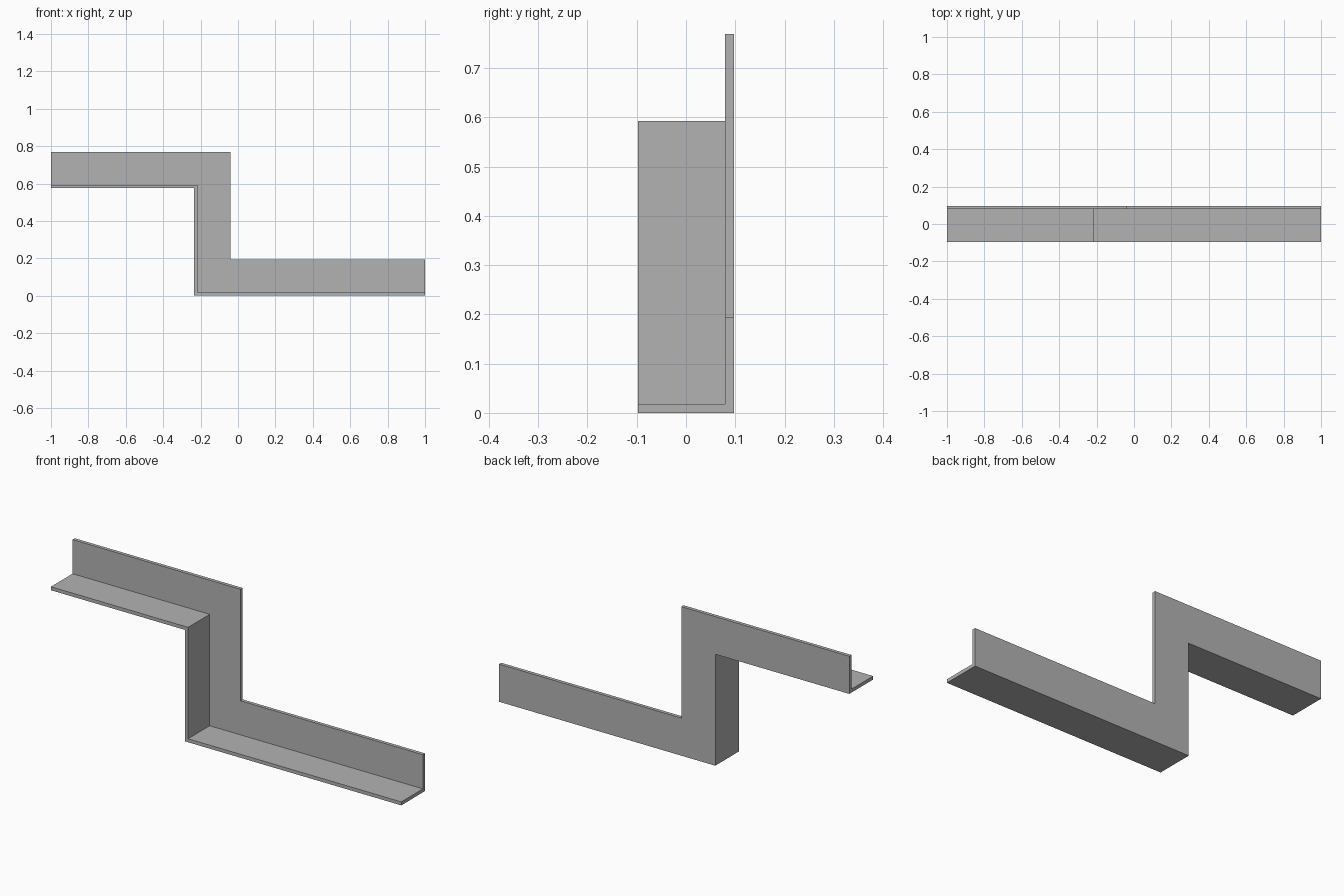
import bpy
import bmesh

cube = bpy.data.objects.get("Cube")
if cube:
    bpy.data.objects.remove(cube, do_unlink=True)

# Main dimensions
HALF_LENGTH = 1.0
LEG = 0.194        # width of both legs of the angle section
THICK = 0.018      # plate thickness
STEP_X = -0.235    # outer face of the riser
STEP_Z = 0.575     # underside of the upper run
FRONT, BACK = -LEG / 2, LEG / 2

# Plain grey metal
metal = bpy.data.materials.new("grey metal")
metal.use_nodes = True
grey = (0.45, 0.45, 0.45, 1)
metal.diffuse_color = grey
metal.node_tree.nodes["Principled BSDF"].inputs["Base Color"].default_value = grey

# L-shaped section: (depth y, offset from the outer stepped line)
section = [(FRONT, 0), (BACK, 0), (BACK, LEG),
           (BACK - THICK, LEG), (BACK - THICK, THICK), (FRONT, THICK)]


def stepped_line(offset):
    """Mitred stepped path, shifted inward by the offset."""
    x, top = STEP_X + offset, STEP_Z + offset
    return [(-HALF_LENGTH, top), (x, top), (x, offset), (HALF_LENGTH, offset)]


# Sweep the section along the stepped path
bm = bmesh.new()
rails = [[bm.verts.new((x, y, z)) for x, z in stepped_line(d)] for y, d in section]
for a, b in zip(rails, rails[1:] + rails[:1]):
    for i in range(len(a) - 1):
        bm.faces.new((a[i], a[i + 1], b[i + 1], b[i]))

# Close both ends
for end in (0, -1):
    bm.faces.new([rail[end] for rail in rails])
bmesh.ops.recalc_face_normals(bm, faces=bm.faces)

mesh = bpy.data.meshes.new("stepped_angle_bracket")
bm.to_mesh(mesh)
bm.free()
mesh.materials.append(metal)
bracket = bpy.data.objects.new("stepped_angle_bracket", mesh)
bpy.context.collection.objects.link(bracket)
